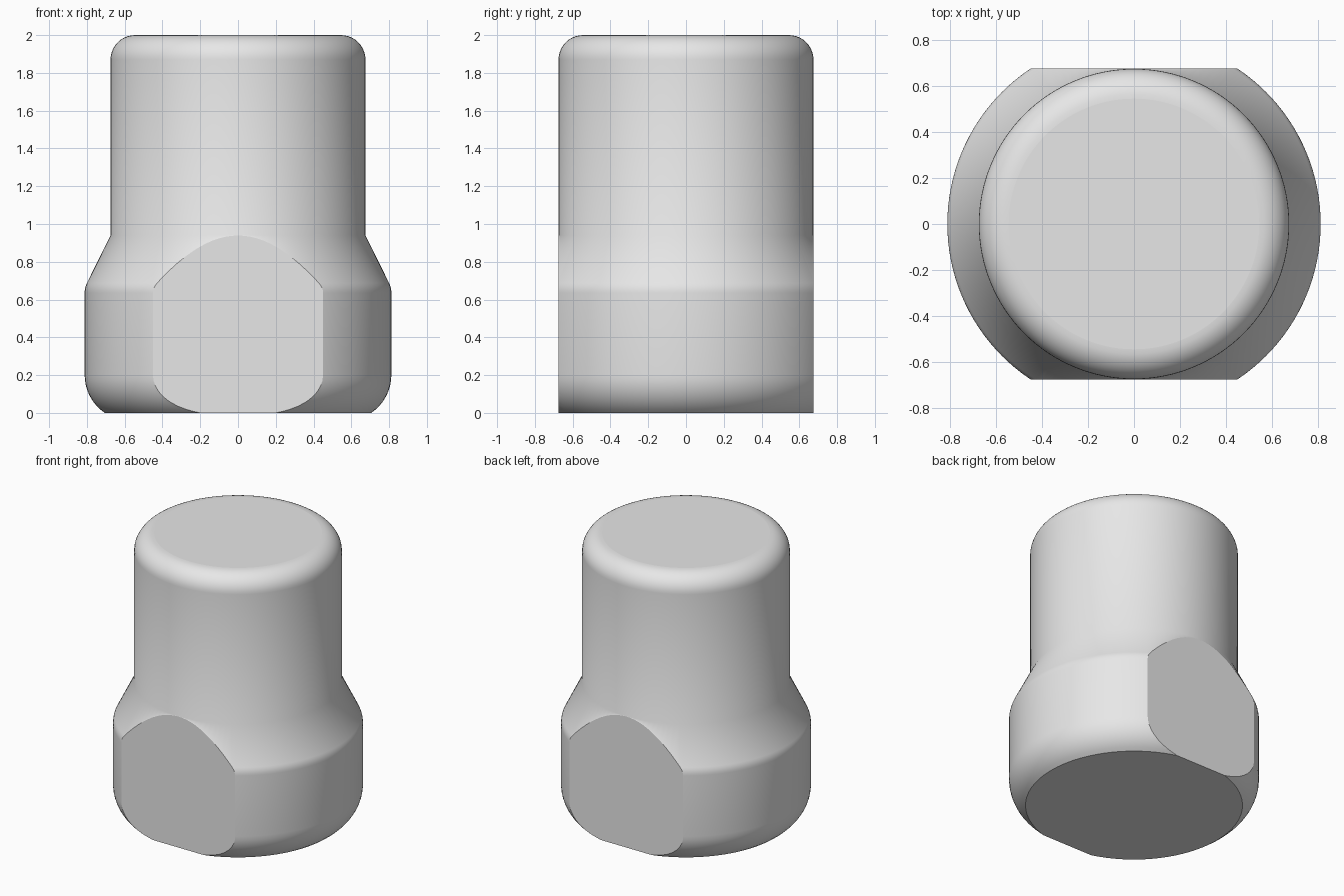
import bpy
import bmesh
from math import sin, cos, radians, tau

cube = bpy.data.objects.get("Cube")
if cube:
    bpy.data.objects.remove(cube, do_unlink=True)

BASE_R, BODY_R, FLAT_Y = 0.812, 0.675, 0.6755
STEPS = 128


def arc(cx, cz, r, start, end, n):
    """Points (radius, height) along a circular arc, angles in degrees."""
    angles = [radians(start + (end - start) * i / n) for i in range(n + 1)]
    return [(cx + r * cos(a), cz + r * sin(a)) for a in angles]


# Half profile: rounded foot, straight collar, sloping shoulder, body, rounded top
profile = arc(BASE_R - 0.24, 0.2, 0.24, -56.44, 0, 8)
profile += arc(BASE_R - 0.12, 0.635, 0.12, 0, 26, 4)
profile += [(BODY_R, 0.94)]
profile += arc(BODY_R - 0.13, 1.87, 0.13, 0, 90, 10)

bm = bmesh.new()
verts = [bm.verts.new((r, 0, z)) for r, z in profile]
edges = [bm.edges.new(pair) for pair in zip(verts, verts[1:])]
bmesh.ops.spin(bm, geom=verts + edges, cent=(0, 0, 0), axis=(0, 0, 1),
               angle=tau, steps=STEPS, use_duplicate=False)
bmesh.ops.remove_doubles(bm, verts=bm.verts[:], dist=0.0005)
bmesh.ops.holes_fill(bm, edges=bm.edges[:], sides=0)

# Spanner flats cut through the collar, front and back
for side in (-1, 1):
    bmesh.ops.bisect_plane(bm, geom=bm.verts[:] + bm.edges[:] + bm.faces[:],
                           plane_co=(0, side * FLAT_Y, 0),
                           plane_no=(0, side, 0), clear_outer=True)
    rim = [e for e in bm.edges if e.is_boundary]
    bmesh.ops.holes_fill(bm, edges=rim, sides=0)
bmesh.ops.recalc_face_normals(bm, faces=bm.faces[:])

mesh = bpy.data.meshes.new("cap_nut")
bm.to_mesh(mesh)
bm.free()
nut = bpy.data.objects.new("cap_nut", mesh)
bpy.context.collection.objects.link(nut)

# Single plain grey
grey = bpy.data.materials.new("light_grey")
grey.use_nodes = True
colour = (0.8, 0.8, 0.8, 1)
grey.diffuse_color = colour
grey.node_tree.nodes["Principled BSDF"].inputs["Base Color"].default_value = colour
mesh.materials.append(grey)

# Smooth round surfaces, flat end caps and spanner flats
bpy.ops.object.select_all(action="DESELECT")
nut.select_set(True)
bpy.context.view_layer.objects.active = nut
bpy.ops.object.shade_smooth_by_angle(angle=radians(30))
for face in mesh.polygons:
    if len(face.vertices) > 8:
        face.use_smooth = False
